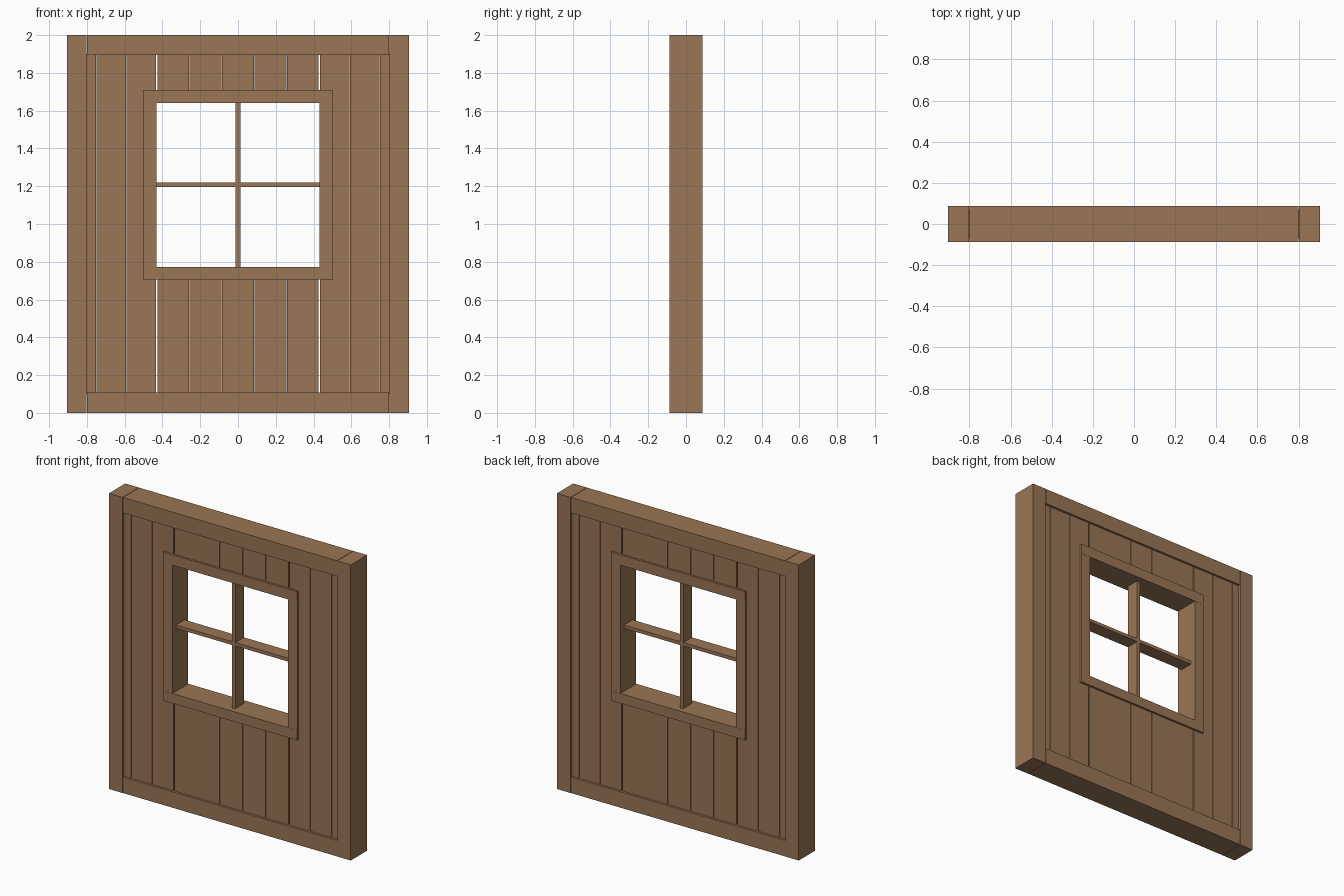
import bpy, bmesh

if "Cube" in bpy.data.objects:
    bpy.data.objects.remove(bpy.data.objects["Cube"])

wood = bpy.data.materials.new("brown_wood")
wood.diffuse_color = (0.32, 0.18, 0.09, 1)
wood.use_nodes = True
wood.node_tree.nodes["Principled BSDF"].inputs["Base Color"].default_value = wood.diffuse_color


def board(name, x0, x1, z0, z1, half_depth):
    """Box spanning x0..x1, z0..z1, centred on y = 0."""
    bm = bmesh.new()
    bmesh.ops.create_cube(bm, size=1)
    for v in bm.verts:
        v.co.x = x1 if v.co.x > 0 else x0
        v.co.y = half_depth if v.co.y > 0 else -half_depth
        v.co.z = z1 if v.co.z > 0 else z0
    mesh = bpy.data.meshes.new(name)
    bm.to_mesh(mesh)
    bm.free()
    mesh.materials.append(wood)
    ob = bpy.data.objects.new(name, mesh)
    bpy.context.collection.objects.link(ob)
    return ob


def pair(name, x0, x1, z0, z1, half_depth):
    """Board on the right plus its mirror image on the left."""
    board(name + "_right", x0, x1, z0, z1, half_depth)
    board(name + "_left", -x1, -x0, z0, z1, half_depth)


# Outer wall frame
D = 0.0875
pair("corner_post", 0.803, 0.905, 0, 2, D)
board("bottom_rail", -0.8, 0.8, 0, 0.108, D - 0.001)
board("top_rail", -0.8, 0.8, 1.895, 2, D - 0.001)

# Wall planks: full height beside the window, short above and below it
P = 0.071
Z0, Z1 = 0.10, 1.90
pair("full_plank_inner", 0.434, 0.589, Z0, Z1, P)
pair("full_plank_outer", 0.593, 0.748, Z0, Z1, P)
pair("edge_plank", 0.752, 0.805, Z0, Z1, P)
for part, a, b in (("lower", Z0, 0.72), ("upper", 1.70, Z1)):
    board(part + "_plank_centre", -0.085, 0.085, a, b, P)
    pair(part + "_plank_mid", 0.087, 0.257, a, b, P)
    pair(part + "_plank_side", 0.259, 0.427, a, b, P)

# Window frame
W = 0.0855
board("window_head", -0.503, 0.503, 1.64, 1.71, W)
board("window_sill", -0.503, 0.503, 0.705, 0.772, W)
pair("window_jamb", 0.432, 0.503, 0.772, 1.64, W - 0.001)

# Window cross bars
board("vertical_bar", -0.012, 0.012, 0.765, 1.645, 0.046)
pair("horizontal_bar", 0.012, 0.436, 1.197, 1.22, 0.046)
